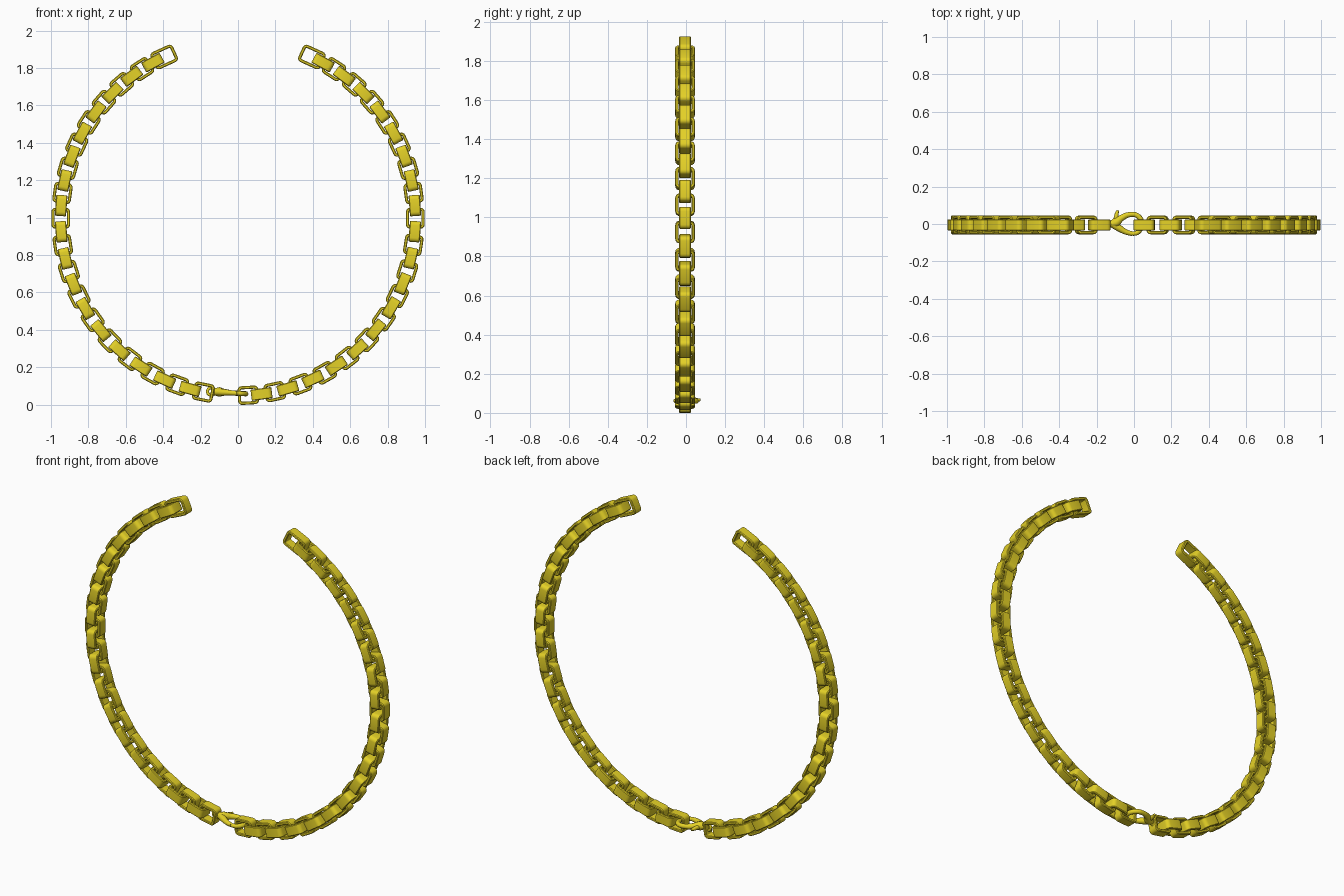
import bpy, bmesh, math
from mathutils import Matrix, Vector

if "Cube" in bpy.data.objects:
    bpy.data.objects.remove(bpy.data.objects["Cube"])

R, CZ, CY = 0.948, 0.997, -0.005      # bracelet circle radius and centre
WIDTH, DEPTH, BAR = 0.1, 0.06, 0.017  # link sizes

gold = bpy.data.materials.new("gold")
gold.diffuse_color = (0.78, 0.64, 0.02, 1)
gold.use_nodes = True
gold.node_tree.nodes["Principled BSDF"].inputs["Base Color"].default_value = gold.diffuse_color


def rounded_rect(hx, hy, r, n=4):
    pts = []
    for k, (sx, sy) in enumerate([(1, 1), (-1, 1), (-1, -1), (1, -1)]):
        for i in range(n + 1):
            a = math.pi / 2 * (k + i / n)
            pts.append((sx * (hx - r) + r * math.cos(a), sy * (hy - r) + r * math.sin(a)))
    return pts


def link_mesh(name, length):
    """Rectangular ring in local XY with softened edges, extruded along Z."""
    c, h = 0.004, DEPTH / 2
    section = [(0, -h + c), (0, h - c), (c, h), (BAR - c, h),
               (BAR, h - c), (BAR, -h + c), (BAR - c, -h), (c, -h)]
    bm = bmesh.new()
    loops = []
    for inset, z in section:
        pts = rounded_rect(length / 2 - inset, WIDTH / 2 - inset, max(0.022 - inset, 0.004))
        loops.append([bm.verts.new((x, y, z)) for x, y in pts])
    n = len(loops[0])
    for a, b in zip(loops, loops[1:] + loops[:1]):
        for i in range(n):
            j = (i + 1) % n
            bm.faces.new((a[i], a[j], b[j], b[i]))
    bmesh.ops.recalc_face_normals(bm, faces=bm.faces)
    me = bpy.data.meshes.new(name)
    bm.to_mesh(me)
    bm.free()
    me.materials.append(gold)
    return me


link, end_link = link_mesh("link", 0.112), link_mesh("end_link", 0.132)
smoothed = set()


def smooth(ob, angle=35):
    bpy.ops.object.select_all(action='DESELECT')
    ob.select_set(True)
    bpy.context.view_layer.objects.active = ob
    bpy.ops.object.shade_smooth_by_angle(angle=math.radians(angle))


def place(name, me, side, deg, crosswise):
    """Put a link on the circle, deg measured from the bottom."""
    a = math.radians(deg)
    rad = Vector((side * math.sin(a), 0, -math.cos(a)))
    tan = Vector((side * math.cos(a), 0, math.sin(a)))
    up = Vector((0, 1, 0)) if crosswise else rad
    m = Matrix((tan, up, tan.cross(up))).transposed().to_4x4()
    m.translation = rad * R + Vector((0, CY, CZ))
    ob = bpy.data.objects.new(name, me)
    bpy.context.collection.objects.link(ob)
    ob.matrix_world = m
    if me.name not in smoothed:
        smoothed.add(me.name)
        smooth(ob)


# Two chain halves of alternating links, each meeting 90 degrees at mid height
for side, label, start, pairs in ((1, "right", 3.3, 10), (-1, "left", 11.3, 9)):
    low, high = pairs * 2, 16
    for i in range(low + high + 1):
        if i <= low:
            deg = start + (90 - start) * i / low
        else:
            deg = 90 + 65.4 * (i - low) / high
        last = i == low + high
        place(f"{label}_{'end_' if last else ''}link_{i:02d}",
              end_link if last else link, side, deg, i % 2 == 1)


# Clasp
def tube(name, pts, depth=0.016, cyclic=False):
    """Smooth tube through (x, y, z, radius factor) points."""
    cu = bpy.data.curves.new(name, 'CURVE')
    cu.dimensions = '3D'
    cu.bevel_depth, cu.bevel_resolution, cu.resolution_u = depth, 4, 8
    cu.use_fill_caps = True
    sp = cu.splines.new('BEZIER')
    sp.bezier_points.add(len(pts) - 1)
    sp.use_cyclic_u = cyclic
    for p, (x, y, z, r) in zip(sp.bezier_points, pts):
        p.co, p.radius = (x, y, z), r
        p.handle_left_type = p.handle_right_type = 'AUTO'
    cu.materials.append(gold)
    ob = bpy.data.objects.new(name, cu)
    bpy.context.collection.objects.link(ob)
    bpy.ops.object.select_all(action='DESELECT')
    ob.select_set(True)
    bpy.context.view_layer.objects.active = ob
    bpy.ops.object.convert(target='MESH')
    smooth(bpy.context.view_layer.objects.active, 50)


# Hook: tapered body sweeping round the loop to its tip
tube("clasp_hook", [(-0.13, -0.002, 0.07, 1.1), (-0.1, 0.006, 0.068, 1.6),
                    (-0.07, 0.03, 0.066, 1.1), (-0.025, 0.05, 0.062, 0.85),
                    (0.02, 0.043, 0.06, 0.85), (0.042, 0.0, 0.058, 0.85),
                    (0.022, -0.043, 0.059, 0.8), (-0.008, -0.053, 0.061, 0.7)])
# Gate closing the loop
tube("clasp_gate", [(-0.11, -0.004, 0.068, 1.2), (-0.08, -0.022, 0.066, 1.15),
                    (-0.045, -0.042, 0.064, 0.9), (-0.006, -0.053, 0.061, 0.75)])
# Thumb lever
tube("clasp_lever", [(-0.1, 0.0, 0.066, 1.0), (-0.096, 0.03, 0.066, 0.8),
                     (-0.092, 0.055, 0.066, 0.65), (-0.086, 0.073, 0.066, 0.4)])
# Small eye around the end bar of the left chain
tube("clasp_eye", [(-0.143 + 0.02 * math.cos(a), -0.002, 0.07 + 0.02 * math.sin(a), 1)
                   for a in (math.pi / 4 * k for k in range(8))], 0.008, True)
